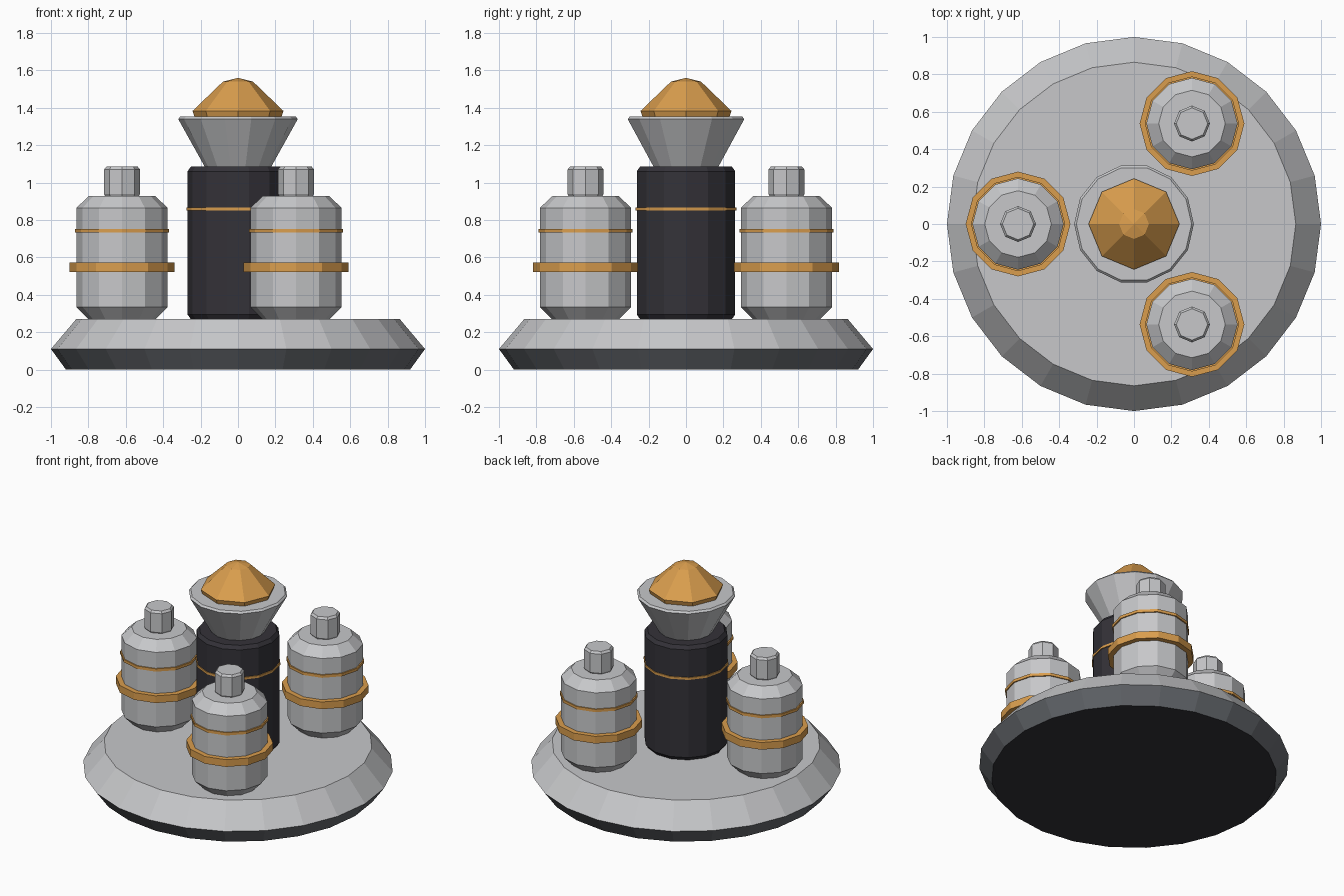
import bpy, bmesh, math

if "Cube" in bpy.data.objects:
    bpy.data.objects.remove(bpy.data.objects["Cube"])


def material(name, rgb):
    m = bpy.data.materials.new(name)
    m.diffuse_color = (*rgb, 1)
    m.use_nodes = True
    m.node_tree.nodes["Principled BSDF"].inputs["Base Color"].default_value = m.diffuse_color
    return m


LIGHT = material("light grey", (0.57, 0.575, 0.59))
STEEL = material("steel grey", (0.14, 0.15, 0.165))
DARK = material("charcoal", (0.034, 0.032, 0.040))
GOLD = material("amber", (0.70, 0.34, 0.075))


def lathe(name, profile, sides, mats, at=(0, 0), ring=False, rule=None):
    """Revolve (radius, z) points listed bottom to top; ring closes the profile on itself."""
    bm = bmesh.new()
    loops = []
    for r, z in profile:
        if r == 0:
            loops.append([bm.verts.new((at[0], at[1], z))] * sides)
        else:
            loops.append([bm.verts.new((at[0] + r * math.cos(2 * math.pi * i / sides),
                                        at[1] + r * math.sin(2 * math.pi * i / sides), z))
                          for i in range(sides)])
    pairs = list(zip(loops, loops[1:]))
    if ring:
        pairs.append((loops[-1], loops[0]))
    for a, b in pairs:
        for i in range(sides):
            j = (i + 1) % sides
            bm.faces.new(list(dict.fromkeys((a[i], a[j], b[j], b[i]))))
    if not ring:
        bm.faces.new(loops[0][::-1])
        if profile[-1][0] > 0:
            bm.faces.new(loops[-1])
    bmesh.ops.recalc_face_normals(bm, faces=bm.faces)
    if rule:
        for f in bm.faces:
            f.material_index = rule(f)
    me = bpy.data.meshes.new(name)
    bm.to_mesh(me)
    bm.free()
    for m in mats:
        me.materials.append(m)
    ob = bpy.data.objects.new(name, me)
    bpy.context.collection.objects.link(ob)
    return ob


def band(name, inner, outer, z0, z1, sides, at=(0, 0)):
    lathe(name, [(inner, z0), (outer, z0), (outer, z1), (inner, z1)], sides, [GOLD], at, ring=True)


# Base disc: light top, steel lower bevel, charcoal underside
def base_colour(f):
    if f.normal.z < -0.95:
        return 2
    return 1 if f.calc_center_median().z < 0.11 else 0


lathe("base", [(0.92, 0), (1.0, 0.11), (0.865, 0.27)], 24, [LIGHT, STEEL, DARK], rule=base_colour)

# Central column with its thin band
lathe("column", [(0.252, 0.27), (0.27, 0.295), (0.27, 1.06), (0.252, 1.085)], 14, [DARK])
band("column_band", 0.26, 0.276, 0.85, 0.866, 14)

# Flared cup and faceted dome
lathe("cup", [(0.175, 1.08), (0.32, 1.34), (0.308, 1.353)], 14, [LIGHT])
lathe("dome", [(0.232, 1.35), (0.243, 1.383), (0.08, 1.54), (0, 1.56)], 8, [GOLD])

# Three tanks around the column
for n in range(3):
    a = math.pi / 3 + n * 2 * math.pi / 3
    at = (0.62 * math.cos(a), 0.62 * math.sin(a))
    k = n + 1
    lathe(f"tank_{k}", [(0.18, 0.27), (0.244, 0.335), (0.244, 0.865), (0.178, 0.927)],
          12, [LIGHT], at)
    lathe(f"tank_cap_{k}", [(0.086, 0.92), (0.096, 0.938), (0.096, 1.07), (0.084, 1.085)],
          8, [LIGHT], at)
    band(f"tank_wide_band_{k}", 0.235, 0.28, 0.522, 0.573, 12, at)
    band(f"tank_thin_band_{k}", 0.235, 0.252, 0.732, 0.752, 12, at)
